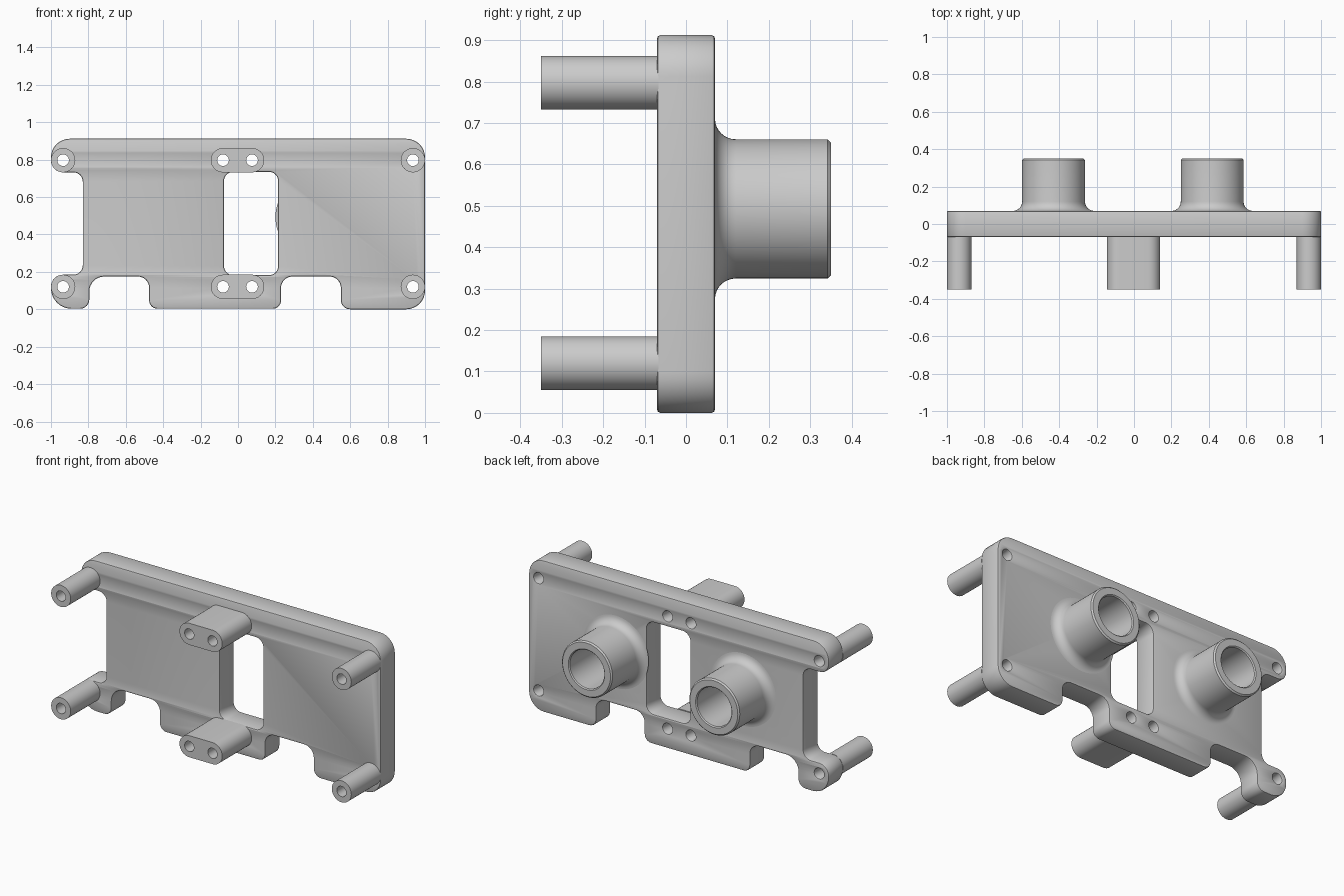
import bpy, bmesh
from math import cos, sin, pi, radians
from mathutils import Vector

if "Cube" in bpy.data.objects:
    bpy.data.objects.remove(bpy.data.objects["Cube"])


def rounded(corners, steps=8):
    """Closed outline from (x, z, radius) corners, each rounded by an arc."""
    out, n = [], len(corners)
    for i in range(n):
        p = Vector(corners[i][:2])
        r = corners[i][2]
        a = (Vector(corners[i - 1][:2]) - p).normalized()
        b = (Vector(corners[(i + 1) % n][:2]) - p).normalized()
        half = a.angle(b) / 2
        mid = p + (a + b).normalized() * (r / sin(half))
        s = p + a * (r * cos(half) / sin(half)) - mid
        e = p + b * (r * cos(half) / sin(half)) - mid
        for k in range(steps + 1):
            t = k / steps
            d = (s.normalized().slerp(e.normalized(), t)) * r
            out.append(mid + d)
    return out


def box(x0, x1, z0, z1, r):
    return rounded([(x0, z0, r), (x1, z0, r), (x1, z1, r), (x0, z1, r)])


def circle(x, z, r, n=32):
    return [Vector((x + r * cos(2 * pi * k / n), z + r * sin(2 * pi * k / n))) for k in range(n)]


def extrude(name, loops, y0, y1, bevel=0.0):
    """Filled outline with holes, extruded from y0 to y1."""
    cu = bpy.data.curves.new(name, 'CURVE')
    cu.dimensions = '2D'
    cu.fill_mode = 'BOTH'
    cu.extrude = (y1 - y0) / 2 - bevel
    cu.bevel_depth = bevel
    cu.bevel_resolution = 1
    cu.offset = -bevel
    for loop in loops:
        sp = cu.splines.new('POLY')
        sp.points.add(len(loop) - 1)
        for pt, v in zip(sp.points, loop):
            pt.co = (v.x, v.y, 0, 1)
        sp.use_cyclic_u = True
    ob = bpy.data.objects.new(name, cu)
    bpy.context.collection.objects.link(ob)
    ob.location.y = (y0 + y1) / 2
    ob.rotation_euler.x = pi / 2
    select(ob)
    bpy.ops.object.convert(target='MESH')
    ob = bpy.context.object
    bm = bmesh.new()
    bm.from_mesh(ob.data)
    bmesh.ops.remove_doubles(bm, verts=bm.verts, dist=1e-5)
    bmesh.ops.recalc_face_normals(bm, faces=bm.faces)
    bm.to_mesh(ob.data)
    bm.free()
    return ob


def lathe(name, profile, x, z, n=64):
    """Revolve (radius, y) profile around the y axis through x, z."""
    bm = bmesh.new()
    vs = [bm.verts.new((r, y, 0)) for r, y in profile]
    es = [bm.edges.new(p) for p in zip(vs, vs[1:])]
    bmesh.ops.spin(bm, geom=vs + es, cent=(0, 0, 0), axis=(0, 1, 0), angle=2 * pi, steps=n)
    bmesh.ops.remove_doubles(bm, verts=bm.verts, dist=1e-5)
    bmesh.ops.recalc_face_normals(bm, faces=bm.faces)
    me = bpy.data.meshes.new(name)
    bm.to_mesh(me)
    bm.free()
    ob = bpy.data.objects.new(name, me)
    bpy.context.collection.objects.link(ob)
    ob.location = (x, 0, z)
    return ob


def select(ob):
    bpy.ops.object.select_all(action='DESELECT')
    ob.select_set(True)
    bpy.context.view_layer.objects.active = ob


def smooth(ob):
    select(ob)
    bpy.ops.object.shade_smooth_by_angle(angle=radians(30))


ROWS = {"lower": 0.12, "upper": 0.797}
POST_X, SLOT_X = (-0.935, 0.935), (-0.08, 0.075)
POST_R, HOLE_R = 0.065, 0.031
T = 0.07

# Plate: notched outline, central window and screw holes
outline = rounded([
    (-1, 0.003, .11), (-.795, 0.003, .05), (-.795, .175, .08), (-.475, .175, .06),
    (-.475, 0.003, .045), (.23, 0.003, .045), (.23, .175, .06), (.55, .175, .06),
    (.55, 0, .05), (1, 0, .1), (1, .912, .1), (-1, .912, .1),
    (-1, .732, .064), (-.83, .732, .05), (-.83, .185, .05), (-1, .185, .064)])
holes = [circle(x, z, HOLE_R) for z in ROWS.values() for x in POST_X + SLOT_X]
plate = extrude("plate", [outline, box(-.075, .215, .182, .735, .05)] + holes, -T, T, 0.008)

# Hollow posts and twin-hole spacers on the front
for row, z in ROWS.items():
    for side, x in zip(("left", "right"), POST_X):
        smooth(extrude(f"{row}_{side}_post", [circle(x, z, POST_R, 40), circle(x, z, HOLE_R)],
                       -0.35, -T + 0.004))
    spacer = box(SLOT_X[0] - POST_R, SLOT_X[1] + POST_R, z - POST_R, z + POST_R, POST_R - .0005)
    smooth(extrude(f"{row}_spacer", [spacer] + [circle(x, z, HOLE_R) for x in SLOT_X],
                   -0.35, -T + 0.004))

# Large sockets on the back, with a flared base and a blind bore
R, F, BORE = 0.168, 0.05, 0.115
flare = [(R + F - F * sin(a), T + F - F * cos(a)) for a in [k * pi / 16 for k in range(9)]]
wall = flare + [(R, .342), (R - .008, .35), (BORE + .006, .35), (BORE, .344), (BORE, T)]
for side, x in (("left", -0.43), ("right", 0.418)):
    smooth(lathe(f"{side}_socket", wall, x, 0.4925))
    cutter = lathe(f"{side}_bore_cutter", [(0, 0), (BORE, 0), (BORE, .1), (0, .1)], x, 0.4925)
    cutter.hide_render = True
    cutter.hide_set(True)
    mod = plate.modifiers.new("bore", 'BOOLEAN')
    mod.operation = 'DIFFERENCE'
    mod.solver = 'EXACT'
    mod.object = cutter
select(plate)
for mod in list(plate.modifiers):
    bpy.ops.object.modifier_apply(modifier=mod.name)
for ob in [o for o in bpy.data.objects if o.name.endswith("cutter")]:
    bpy.data.objects.remove(ob)
smooth(plate)
